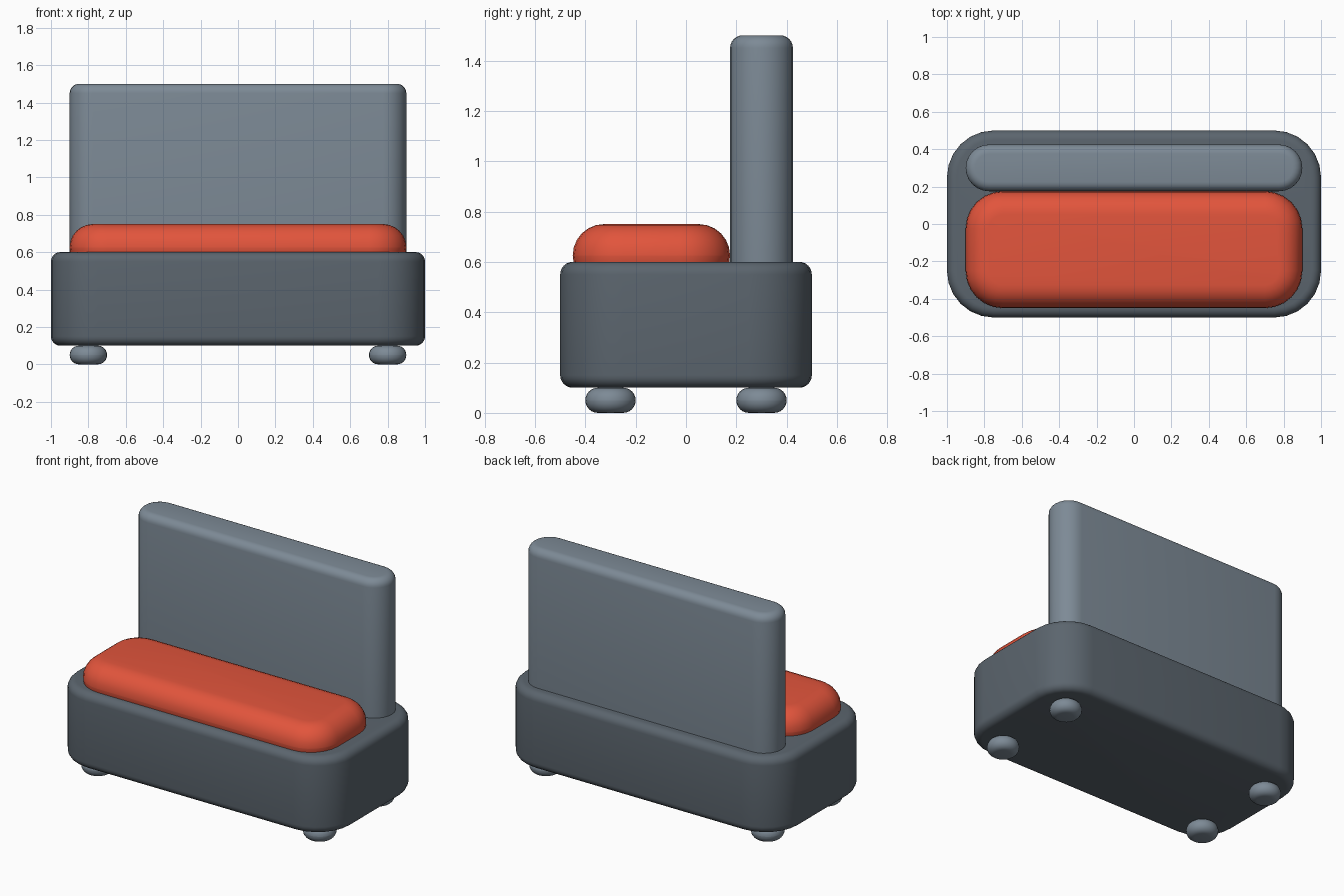
import bpy, bmesh, math

cube = bpy.data.objects.get("Cube")
if cube:
    bpy.data.objects.remove(cube, do_unlink=True)


def make_material(name, color):
    mat = bpy.data.materials.new(name)
    mat.use_nodes = True
    mat.diffuse_color = (*color, 1)
    mat.node_tree.nodes["Principled BSDF"].inputs["Base Color"].default_value = (*color, 1)
    return mat


dark_grey = make_material("dark slate grey", (0.105, 0.130, 0.155))
light_grey = make_material("light slate grey", (0.205, 0.255, 0.305))
red = make_material("warm red", (0.76, 0.090, 0.045))


def outline(hx, hy, radius, segments):
    """Rounded rectangle centred on the origin, counter-clockwise."""
    points = []
    corners = ((1, 1), (-1, 1), (-1, -1), (1, -1))
    for quarter, (sx, sy) in enumerate(corners):
        for i in range(segments + 1):
            a = (quarter + i / segments) * math.pi / 2
            points.append((sx * (hx - radius) + radius * math.cos(a),
                           sy * (hy - radius) + radius * math.sin(a)))
    return points


def rounded_block(name, center, size, z_range, corner, edge, mat, segments=6, edge_steps=6):
    """Rounded plan lofted upwards, with rolled top and bottom edges."""
    hx, hy = size[0] / 2, size[1] / 2
    low, high = z_range
    profile = []
    for i in range(edge_steps + 1):
        a = i / edge_steps * math.pi / 2
        profile.append((edge * (1 - math.sin(a)), low + edge * (1 - math.cos(a))))
    profile += [(inset, low + high - z) for inset, z in reversed(profile)]

    bm = bmesh.new()
    rings = []
    for inset, z in profile:
        pts = outline(hx - inset, hy - inset, corner - inset, segments)
        rings.append([bm.verts.new((x, y, z)) for x, y in pts])
    for lower, upper in zip(rings, rings[1:]):
        for i in range(len(lower)):
            j = (i + 1) % len(lower)
            bm.faces.new((lower[i], lower[j], upper[j], upper[i]))
    bm.faces.new(rings[0][::-1])
    bm.faces.new(rings[-1])
    bmesh.ops.remove_doubles(bm, verts=bm.verts, dist=0.0001)
    bmesh.ops.recalc_face_normals(bm, faces=bm.faces)
    mesh = bpy.data.meshes.new(name)
    bm.to_mesh(mesh)
    bm.free()
    mesh.materials.append(mat)
    obj = bpy.data.objects.new(name, mesh)
    obj.location = (*center, 0)
    bpy.context.collection.objects.link(obj)
    bpy.ops.object.select_all(action='DESELECT')
    obj.select_set(True)
    bpy.context.view_layer.objects.active = obj
    bpy.ops.object.shade_smooth_by_angle(angle=math.radians(40))
    return obj


# Main body
rounded_block("base", (0, 0), (2, 1), (0.1, 0.6), 0.25, 0.05, dark_grey)
rounded_block("backrest", (0, 0.3), (1.8, 0.25), (0.5, 1.5), 0.125, 0.05, light_grey)
rounded_block("seat_cushion", (0, -0.1375), (1.8, 0.625), (0.5, 0.75), 0.2, 0.124, red)

# Four squat round feet
for side, x in (("left", 0.8), ("right", -0.8)):
    for end, y in (("front", -0.3), ("back", 0.3)):
        rounded_block(f"{end}_{side}_foot", (x, y), (0.2, 0.2), (0, 0.1), 0.1, 0.0499, light_grey)
